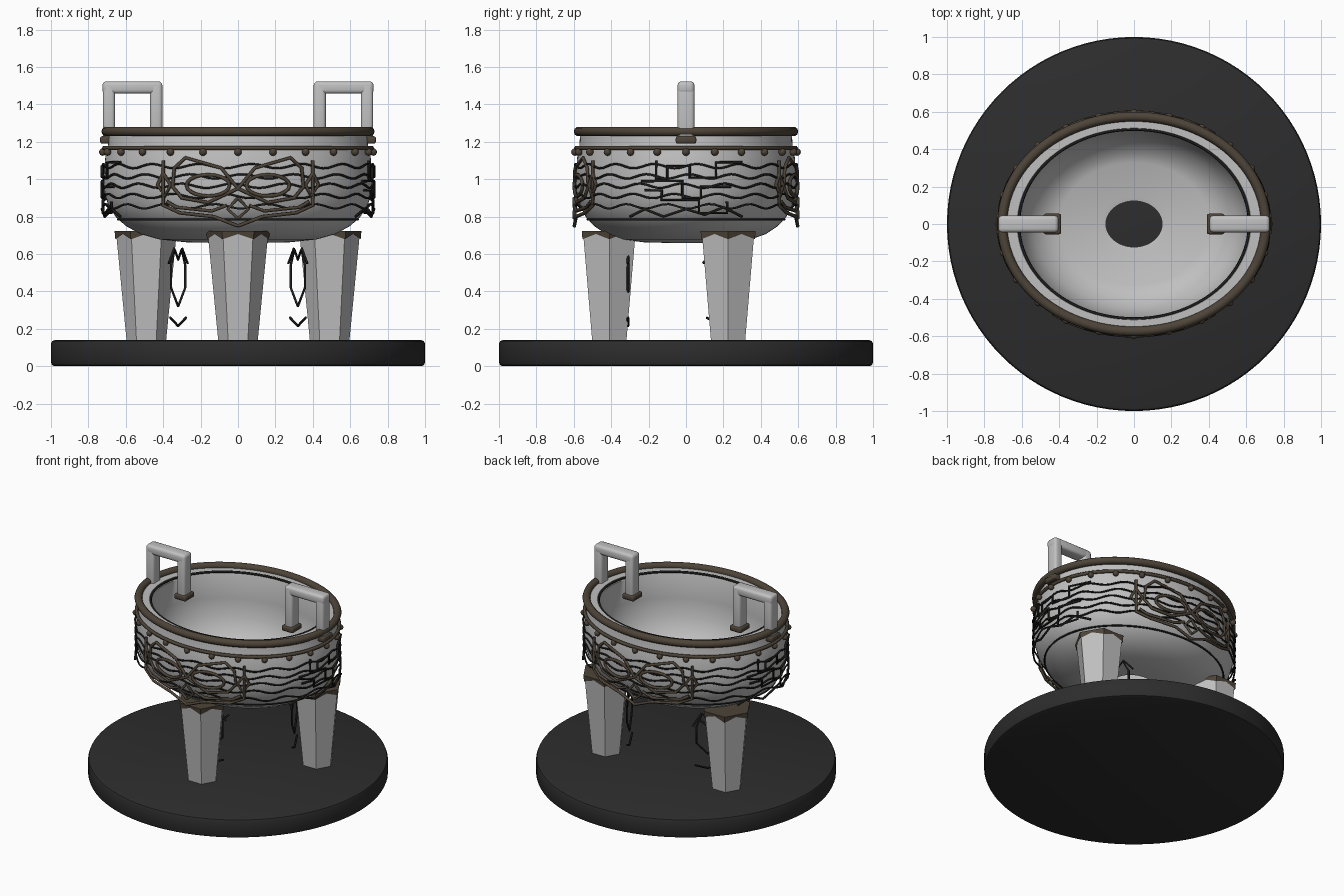
import bpy, bmesh, math
from math import sin, cos, pi, asin

if "Cube" in bpy.data.objects:
    bpy.data.objects.remove(bpy.data.objects["Cube"])

RATIO = 0.82            # oval depth / width
A, B = 0.727, 0.597     # oval carrying the raised ornament


def material(name, rgb):
    m = bpy.data.materials.new(name)
    m.diffuse_color = (*rgb, 1)
    m.use_nodes = True
    m.node_tree.nodes["Principled BSDF"].inputs["Base Color"].default_value = m.diffuse_color
    return m


GREY = material("pale grey metal", (0.53, 0.53, 0.53))
BROWN = material("dark bronze", (0.075, 0.058, 0.040))
BLACK = material("black line", (0.012, 0.012, 0.011))
BASE = material("charcoal base", (0.026, 0.026, 0.026))


def finish(name, bm, mat, smooth=None):
    bmesh.ops.recalc_face_normals(bm, faces=bm.faces[:])
    me = bpy.data.meshes.new(name)
    bm.to_mesh(me)
    bm.free()
    ob = bpy.data.objects.new(name, me)
    bpy.context.collection.objects.link(ob)
    me.materials.append(mat)
    if smooth:
        bpy.ops.object.select_all(action='DESELECT')
        ob.select_set(True)
        bpy.context.view_layer.objects.active = ob
        bpy.ops.object.shade_smooth_by_angle(angle=math.radians(smooth))
    return ob


def lathe(name, profile, mat, ratio=1.0, n=96, closed=False):
    bm = bmesh.new()
    rings = [[bm.verts.new((r * cos(2 * pi * i / n), r * ratio * sin(2 * pi * i / n), z))
              for i in range(n)] for r, z in profile]
    pairs = list(zip(rings, rings[1:]))
    if closed:
        pairs.append((rings[-1], rings[0]))
    else:
        bm.faces.new(rings[0])
        bm.faces.new(rings[-1])
    for a, b in pairs:
        for i in range(n):
            j = (i + 1) % n
            bm.faces.new((a[i], a[j], b[j], b[i]))
    return finish(name, bm, mat, 35)


def wires(name, paths, radius, mat, cyclic=False, res=1):
    cu = bpy.data.curves.new(name, 'CURVE')
    cu.dimensions = '3D'
    cu.bevel_depth = radius
    cu.bevel_resolution = res
    cu.use_fill_caps = True
    for pts in paths:
        sp = cu.splines.new('POLY')
        sp.points.add(len(pts) - 1)
        for p, co in zip(sp.points, pts):
            p.co = (*co, 1)
        sp.use_cyclic_u = cyclic
    ob = bpy.data.objects.new(name, cu)
    bpy.context.collection.objects.link(ob)
    cu.materials.append(mat)
    bpy.ops.object.select_all(action='DESELECT')
    ob.select_set(True)
    bpy.context.view_layer.objects.active = ob
    bpy.ops.object.convert(target='MESH')
    return bpy.context.object


def ring(name, a, b, z, radius, mat, wave=0, phase=0, res=1):
    pts = []
    for i in range(120):
        t = 2 * pi * i / 120
        pts.append((a * cos(t), b * sin(t), z + wave * sin(16 * t + phase)))
    return wires(name, [pts], radius, mat, True, res)


def box(name, c, size, mat, bevel):
    bm = bmesh.new()
    bmesh.ops.create_cube(bm, size=1)
    for v in bm.verts:
        v.co = [c[k] + v.co[k] * size[k] for k in range(3)]
    bmesh.ops.bevel(bm, geom=bm.edges[:], offset=bevel, segments=3, profile=0.5, affect='EDGES')
    return finish(name, bm, mat, 35)


# round base with softened edges
lathe("base", [(0.98, 0), (0.994, 0.006), (1, 0.02), (1, 0.12), (0.994, 0.134), (0.98, 0.14)], BASE)

# oval bowl: outside wall, lip, inside wall, floor with a centre opening
lathe("bowl", [(0.15, 0.66), (0.28, 0.663), (0.42, 0.678), (0.52, 0.706), (0.60, 0.75), (0.655, 0.80),
               (0.693, 0.86), (0.712, 0.92), (0.718, 0.98), (0.715, 1.06), (0.708, 1.13), (0.695, 1.18),
               (0.69, 1.25), (0.625, 1.25), (0.612, 1.23), (0.62, 1.05), (0.60, 0.92), (0.54, 0.81),
               (0.46, 0.75), (0.40, 0.73), (0.18, 0.715), (0.15, 0.71)], GREY, RATIO, closed=True)

# rim and ring mouldings
ring("rim", 0.704, 0.574, 1.255, 0.026, BROWN, res=3)
ring("upper_band", 0.716, 0.587, 1.166, 0.012, BROWN)
ring("inner_lip_line", 0.616, 0.506, 1.245, 0.008, BLACK)
ring("lower_line", 0.642, 0.527, 0.785, 0.006, BLACK)

# studs below the rim
bm = bmesh.new()
for i in range(24):
    t = 2 * pi * i / 24
    r = bmesh.ops.create_uvsphere(bm, u_segments=12, v_segments=8, radius=0.02)
    bmesh.ops.translate(bm, verts=r['verts'], vec=(0.723 * cos(t), 0.594 * sin(t), 1.145))
finish("studs", bm, BROWN, 60)

# wavy lines around the body
for k, z in enumerate((1.07, 1.015, 0.965, 0.91, 0.855)):
    ring("wave_line_%d" % k, A - 0.003, B - 0.003, z, 0.006, BLACK, 0.012, k * 1.1)


# ornament drawn flat as (sideways, height), then wrapped on the oval
def wrap_front(pts, s):
    return [(s * x, -s * math.sqrt(1 - (x / A) ** 2) * B, z) for x, z in pts]


def wrap_side(pts, s):
    return [(s * math.sqrt(1 - (y / B) ** 2) * A, s * y, z) for y, z in pts]


half_mask = [
    [(0, 0.95), (0.09, 1.06), (0.28, 1.115), (0.34, 1.06), (0.35, 0.96), (0.30, 0.90), (0.16, 0.875), (0, 0.95)],
    [(0.40, 1.10), (0.40, 0.86), (0.31, 0.82), (0.13, 0.80), (0, 0.75)],
    [(0.40, 1.03), (0.43, 0.97), (0.39, 0.91), (0.36, 0.97), (0.40, 1.03)],
    [(0.38, 0.88), (0.33, 0.85), (0.14, 0.83), (0.06, 0.86)],
    [(0, 0.90), (0.055, 0.84), (0, 0.79)],
    [(0.16 + 0.115 * cos(t * pi / 10), 0.967 + 0.057 * sin(t * pi / 10)) for t in range(21)],
]
half_mask += [[(-x, z) for x, z in p] for p in half_mask]
for nm, s in (("front_mask", 1), ("back_mask", -1)):
    wires(nm, [wrap_front(p, s) for p in half_mask], 0.010, BROWN)

fret = [
    [(-0.16, 1.10), (-0.16, 1.00), (-0.10, 1.00), (-0.10, 1.07), (0.02, 1.07), (0.02, 1.01),
     (0.16, 1.01), (0.16, 1.09), (0.30, 1.09)],
    [(-0.24, 0.99), (-0.02, 0.99), (-0.02, 0.90), (0.08, 0.90), (0.08, 0.96), (0.24, 0.96)],
    [(-0.22, 0.94), (-0.13, 0.94), (-0.13, 0.89), (0.07, 0.89), (0.07, 0.82), (0.22, 0.82), (0.22, 0.88)],
    [(-0.30, 0.80), (-0.22, 0.84), (-0.12, 0.80), (0, 0.84), (0.10, 0.81), (0.20, 0.85), (0.30, 0.80)],
]
for nm, s in (("right_fret", 1), ("left_fret", -1)):
    wires(nm, [wrap_side(p, s) for p in fret], 0.008, BLACK)

# square loop handles with small feet
for nm, s in (("right", 1), ("left", -1)):
    box(nm + "_handle_outer_post", (s * 0.69, 0, 1.355), (0.065, 0.09, 0.33), GREY, 0.018)
    box(nm + "_handle_inner_post", (s * 0.437, 0, 1.355), (0.065, 0.09, 0.33), GREY, 0.018)
    box(nm + "_handle_bar", (s * 0.565, 0, 1.49), (0.32, 0.09, 0.066), GREY, 0.02)
    for x in (0.69, 0.437):
        box(nm + "_handle_foot", (s * x, 0, 1.21), (0.095, 0.11, 0.04), BROWN, 0.012)


# six-sided tapered legs with scalloped caps
def hex_point(c, r, k, sub):
    i, f = divmod(k, sub)
    a, b = [(cos(j * pi / 3), sin(j * pi / 3)) for j in (i, i + 1)]
    f /= sub
    return c[0] + r * (a[0] + (b[0] - a[0]) * f), c[1] + r * (a[1] + (b[1] - a[1]) * f)


motif = [   # pointed leaf, barbs and a small chevron
    [(0, 0.32), (-0.09, 0.42), (-0.09, 0.54), (-0.045, 0.625), (0, 0.57),
     (0.045, 0.625), (0.09, 0.54), (0.09, 0.42), (0, 0.32)],
    [(-0.12, 0.55), (-0.05, 0.63)],
    [(0.12, 0.55), (0.05, 0.63)],
    [(-0.10, 0.26), (0, 0.215), (0.10, 0.26)],
]
legs = (("front", (0, -0.41), (0, -0.31), 0),
        ("right", (0.49, 0.225), (0.32, 0.20), math.radians(115)),
        ("left", (-0.49, 0.225), (-0.32, 0.20), math.radians(65)))
for nm, c, m, ang in legs:
    bm = bmesh.new()
    rows = [[bm.verts.new((*hex_point(c, r, k, 1), z)) for k in range(6)]
            for r, z in ((0.105, 0.13), (0.162, 0.715))]
    for k in range(6):
        j = (k + 1) % 6
        bm.faces.new((rows[0][k], rows[0][j], rows[1][j], rows[1][k]))
    bm.faces.new(rows[0])
    bm.faces.new(rows[1])
    finish(nm + "_leg", bm, GREY)

    bm = bmesh.new()
    top = [bm.verts.new((*hex_point(c, 0.17, k, 4), 0.723)) for k in range(24)]
    low = [bm.verts.new((*hex_point(c, 0.166, k, 4), 0.693 - 0.014 * cos(k * pi / 2))) for k in range(24)]
    for k in range(24):
        j = (k + 1) % 24
        bm.faces.new((low[k], low[j], top[j], top[k]))
    bm.faces.new(top)
    finish(nm + "_leg_cap", bm, BROWN)

    wires(nm + "_leg_motif",
          [[(m[0] + u * cos(ang), m[1] + u * sin(ang), z) for u, z in p] for p in motif], 0.007, BLACK)
